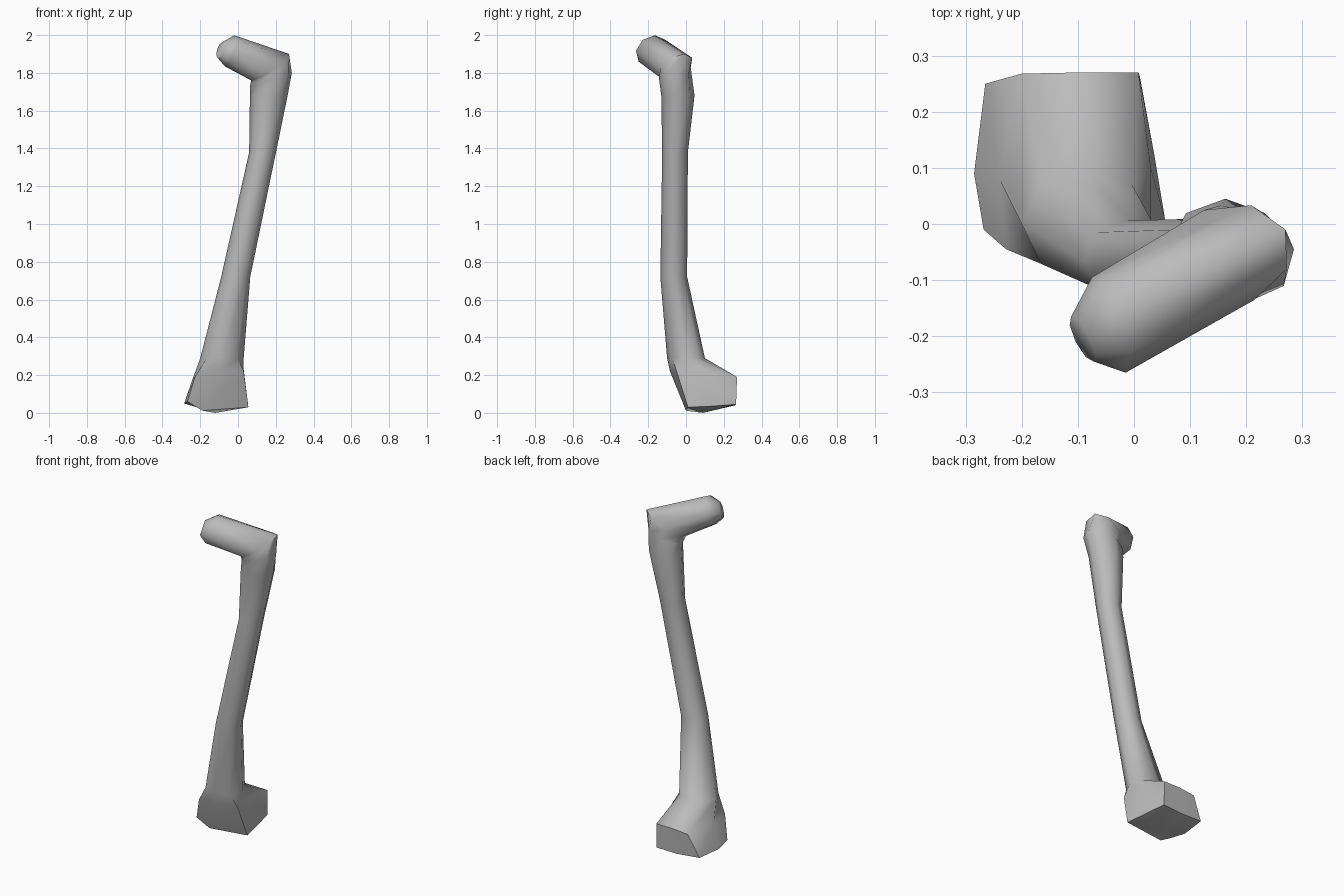
import bpy
import bmesh
from math import cos, sin, pi, radians
from mathutils import Vector

default_cube = bpy.data.objects.get("Cube")
if default_cube:
    bpy.data.objects.remove(default_cube, do_unlink=True)

SIDES = 8


def make_material(name, colour):
    material = bpy.data.materials.new(name)
    material.use_nodes = True
    material.diffuse_color = colour
    shader = next(n for n in material.node_tree.nodes if n.type == "BSDF_PRINCIPLED")
    shader.inputs["Base Color"].default_value = colour
    return material


def oval(centre, u, v):
    """Ring of points around a centre, spanned by two half-axis vectors."""
    centre, u, v = Vector(centre), Vector(u), Vector(v)
    angles = [2 * pi * k / SIDES for k in range(SIDES)]
    return [centre + u * cos(a) + v * sin(a) for a in angles]


def level_oval(x, y, z, width, depth):
    return oval((x, y, z), (width, 0, 0), (0, depth, 0))


def loft(name, rings, start_tip, material):
    """Skin a chain of rings, fanning the start to a point and capping the end."""
    bm = bmesh.new()
    loops = [[bm.verts.new(p) for p in ring] for ring in rings]
    for lower, upper in zip(loops, loops[1:]):
        for k in range(SIDES):
            n = (k + 1) % SIDES
            bm.faces.new((lower[k], lower[n], upper[n], upper[k]))
    tip = bm.verts.new(start_tip)
    for k in range(SIDES):
        bm.faces.new((loops[0][(k + 1) % SIDES], loops[0][k], tip))
    bm.faces.new(loops[-1])
    bmesh.ops.recalc_face_normals(bm, faces=bm.faces[:])

    mesh = bpy.data.meshes.new(name)
    bm.to_mesh(mesh)
    bm.free()
    mesh.materials.append(material)
    obj = bpy.data.objects.new(name, mesh)
    bpy.context.collection.objects.link(obj)
    bpy.ops.object.select_all(action="DESELECT")
    obj.select_set(True)
    bpy.context.view_layer.objects.active = obj
    bpy.ops.object.shade_smooth_by_angle(angle=radians(55))
    return obj


# Flared knee end: lower rim and upper shoulder
knee_rim = [
    (.035, .13, .035), (.01, .265, .045), (-.12, .26, .04), (-.265, .25, .05),
    (-.285, .09, .05), (-.268, -.01, .06), (-.19, 0, .012), (.055, .01, .03),
]
knee_shoulder = [
    (.03, .1, .23), (.008, .27, .19), (-.1, .27, .19), (-.2, .268, .18),
    (-.24, .08, .18), (-.228, -.045, .19), (-.1, -.085, .22), (.03, -.05, .22),
]

# Slender leaning shaft
shaft = [
    level_oval(-.085, 0, .29, .115, .1),
    level_oval(-.012, -.065, .72, .077, .071),
    level_oval(.13, -.058, 1.38, .071, .068),
    level_oval(.163, -.043, 1.68, .1, .088),
]

# Bend at the hip, then the neck and its rounded head
hip = [
    oval((.175, -.055, 1.77), (.11, .01, .03), (-.02, .088, 0)),
    oval((.17, -.055, 1.83), (.1, .045, .07), (-.045, .08, 0)),
    oval((-.045, -.18, 1.917), (.025, .015, .082), (-.03, .085, 0)),
    oval((-.092, -.205, 1.92), (.012, .005, .045), (-.02, .04, 0)),
]

grey = make_material("bone grey", (.5, .5, .5, 1))
loft("leg_bone", [knee_rim, knee_shoulder] + shaft + hip, (-.12, .09, 0), grey)
